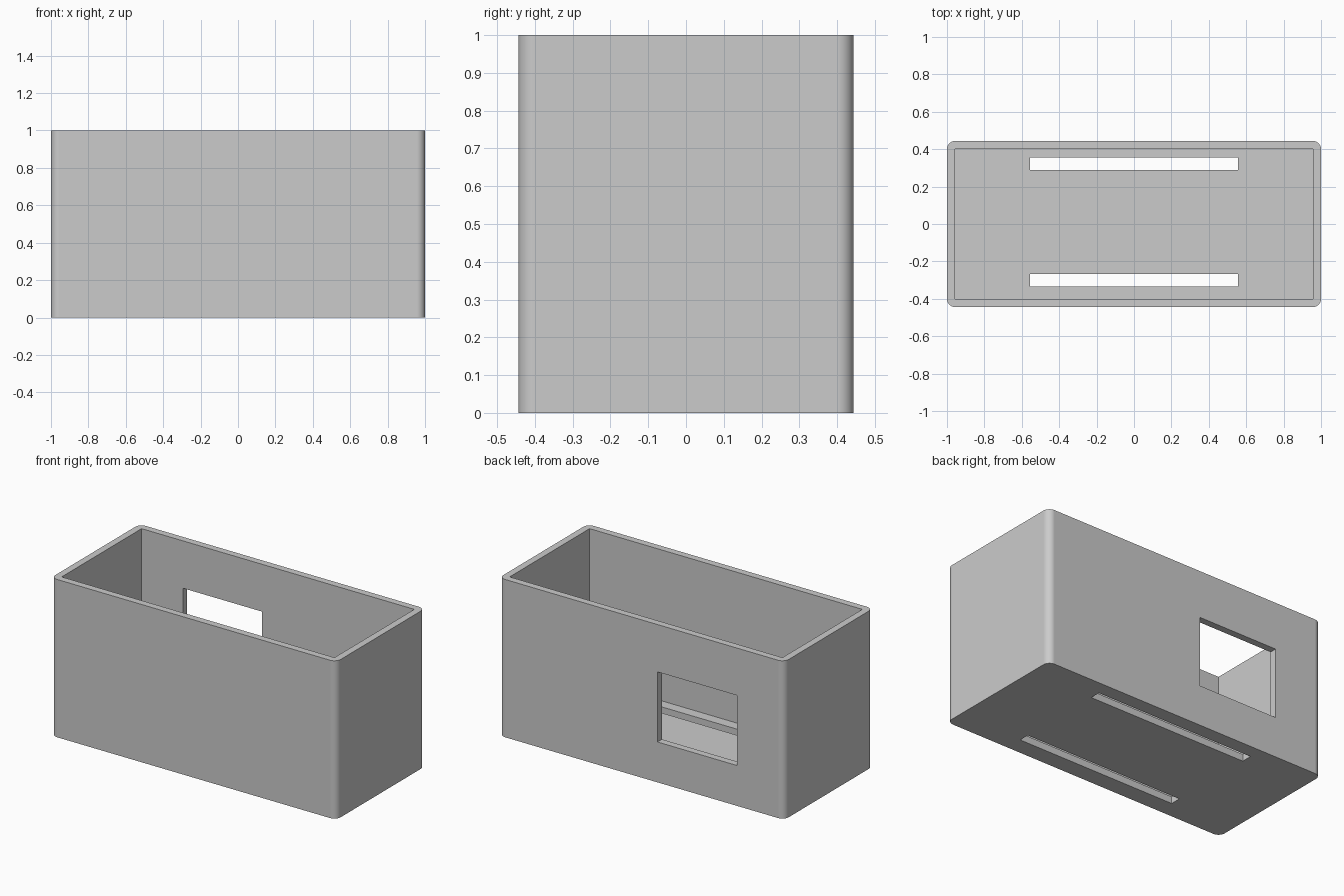
import bpy, bmesh
from math import radians
from mathutils import Vector

cube = bpy.data.objects.get("Cube")
if cube:
    bpy.data.objects.remove(cube, do_unlink=True)

WALL = 0.044
HALF_X, HALF_Y, HEIGHT = 1.0, 0.444, 1.0

grey = bpy.data.materials.new("light grey")
grey.use_nodes = True
colour = (0.6, 0.6, 0.6, 1)
grey.diffuse_color = colour
grey.node_tree.nodes["Principled BSDF"].inputs["Base Color"].default_value = colour


def block(name, low, high, radius=0):
    """Axis-aligned block with optionally rounded upright edges."""
    low, high = Vector(low), Vector(high)
    bm = bmesh.new()
    bmesh.ops.create_cube(bm, size=1)
    for v in bm.verts:
        v.co = (low + high) / 2 + v.co * (high - low)
    if radius:
        upright = [e for e in bm.edges
                   if abs(e.verts[0].co.z - e.verts[1].co.z) > 0.1]
        bmesh.ops.bevel(bm, geom=upright, offset=radius, segments=10,
                        profile=0.5, affect='EDGES')
    mesh = bpy.data.meshes.new(name)
    bm.to_mesh(mesh)
    bm.free()
    mesh.materials.append(grey)
    obj = bpy.data.objects.new(name, mesh)
    bpy.context.collection.objects.link(obj)
    return obj


def cut(target, low, high):
    """Cut a block-shaped opening and discard the cutter."""
    cutter = block("cutter", low, high)
    cutter.hide_render = True
    mod = target.modifiers.new("opening", 'BOOLEAN')
    mod.operation = 'DIFFERENCE'
    mod.solver = 'EXACT'
    mod.object = cutter
    bpy.ops.object.modifier_apply(modifier=mod.name)
    bpy.data.objects.remove(cutter, do_unlink=True)


# Outer shell with rounded upright corners
box = block("open_box", (-HALF_X, -HALF_Y, 0), (HALF_X, HALF_Y, HEIGHT), WALL)
bpy.context.view_layer.objects.active = box
box.select_set(True)

# Square-cornered cavity
cut(box, (WALL - HALF_X, WALL - HALF_Y, WALL),
    (HALF_X - WALL, HALF_Y - WALL, HEIGHT + 0.2))

# Two long floor slots
for y in (-0.333, 0.289):
    cut(box, (-0.556, y, -0.1), (0.556, y + 0.067, 0.15))

# Window in the back wall
cut(box, (-0.667, 0.3, 0.256), (-0.111, 0.6, 0.70))

# Smooth corners, crisp rims and flat walls
bpy.ops.object.shade_smooth_by_angle(angle=radians(30))
normals = box.modifiers.new("flat walls", 'WEIGHTED_NORMAL')
normals.keep_sharp = True
